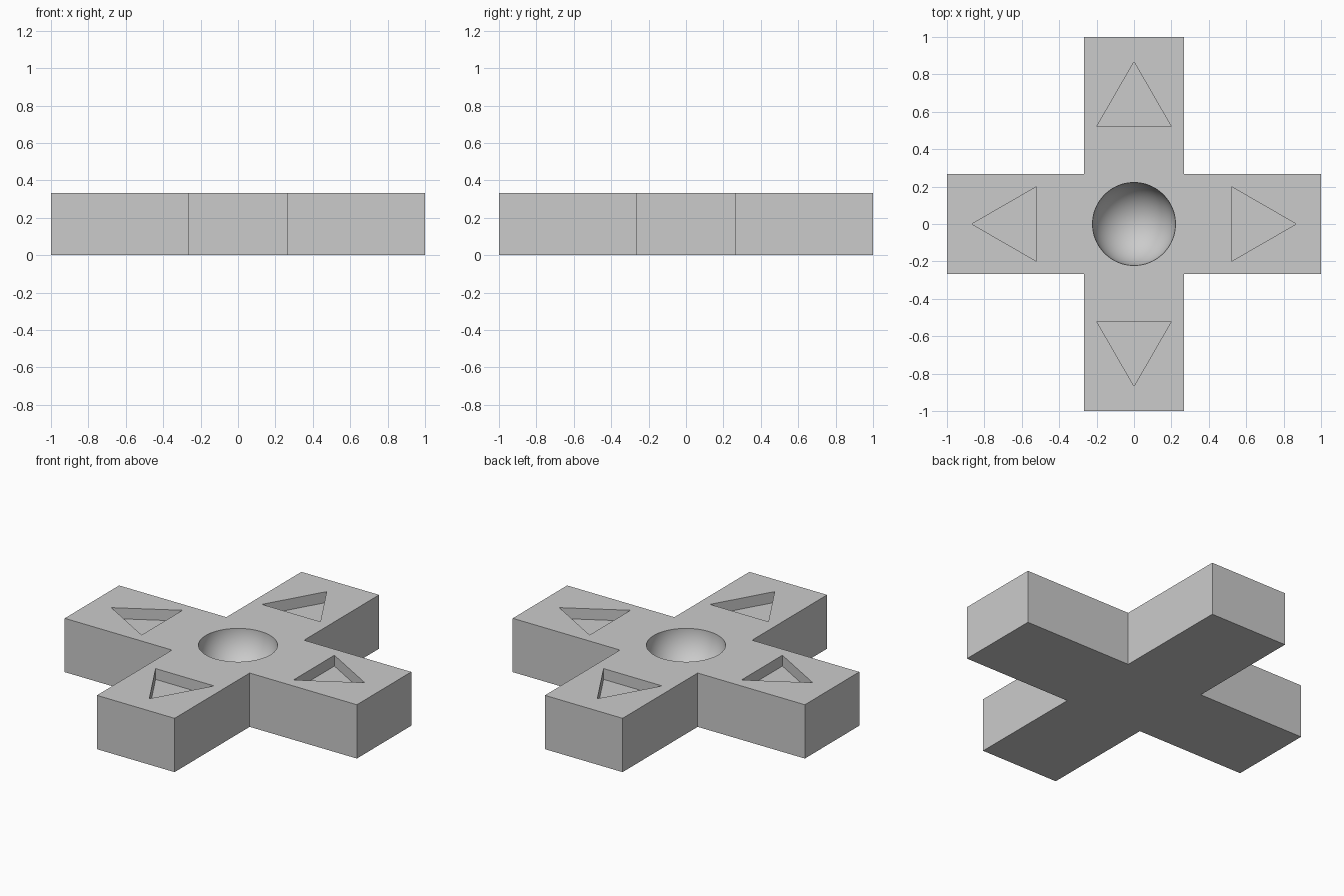
import bpy
import bmesh
from math import cos, sin, pi, radians

HEIGHT = 0.333
HALF_WIDTH = 0.266
DEPTH = 0.067
BOWL_RADIUS = 0.222

cube = bpy.data.objects.get("Cube")
if cube:
    bpy.data.objects.remove(cube, do_unlink=True)

grey = bpy.data.materials.new("plain grey")
grey.use_nodes = True
colour = (0.6, 0.6, 0.6, 1)
grey.diffuse_color = colour
grey.node_tree.nodes["Principled BSDF"].inputs["Base Color"].default_value = colour


def finish(name, bm):
    mesh = bpy.data.meshes.new(name)
    bmesh.ops.recalc_face_normals(bm, faces=bm.faces)
    bm.to_mesh(mesh)
    bm.free()
    mesh.materials.append(grey)
    obj = bpy.data.objects.new(name, mesh)
    bpy.context.collection.objects.link(obj)
    return obj


def prism(name, outline, bottom, top):
    bm = bmesh.new()
    base = bm.faces.new([bm.verts.new((x, y, bottom)) for x, y in outline])
    side = bmesh.ops.extrude_face_region(bm, geom=[base])
    # The extrusion leaves the base face in place as the floor
    verts = [v for v in side["geom"] if isinstance(v, bmesh.types.BMVert)]
    bmesh.ops.translate(bm, verts=verts, vec=(0, 0, top - bottom))
    return finish(name, bm)


def turned(points, quarter):
    c, s = round(cos(quarter * pi / 2)), round(sin(quarter * pi / 2))
    return [(x * c - y * s, x * s + y * c) for x, y in points]


# Cross-shaped body: one arm outline repeated by quarter turns
w = HALF_WIDTH
arm = [(w, -w), (1, -w), (1, w)]
outline = [p for q in range(4) for p in turned(arm, q)]
body = prism("cross_body", outline, 0, HEIGHT)

# Arrow pockets pointing outward on each arm
arrow = [(0.52, -0.2), (0.867, 0), (0.52, 0.2)]
cutters = [prism("arrow_cutter", turned(arrow, q), HEIGHT - DEPTH, HEIGHT + 0.1)
           for q in range(4)]

# Round bowl in the centre
bm = bmesh.new()
bmesh.ops.create_uvsphere(bm, u_segments=64, v_segments=33, radius=BOWL_RADIUS)
bmesh.ops.translate(bm, verts=bm.verts, vec=(0, 0, HEIGHT))
cutters.append(finish("bowl_cutter", bm))

# Carve the pockets and bowl, then discard the cutters
bpy.ops.object.select_all(action="DESELECT")
bpy.context.view_layer.objects.active = body
body.select_set(True)
for cutter in cutters:
    cutter.hide_render = True
    cut = body.modifiers.new("carve", "BOOLEAN")
    cut.operation = "DIFFERENCE"
    cut.solver = "EXACT"
    cut.object = cutter
    bpy.ops.object.modifier_apply(modifier=cut.name)
    bpy.data.objects.remove(cutter, do_unlink=True)

bpy.ops.object.shade_smooth_by_angle(angle=radians(30))
